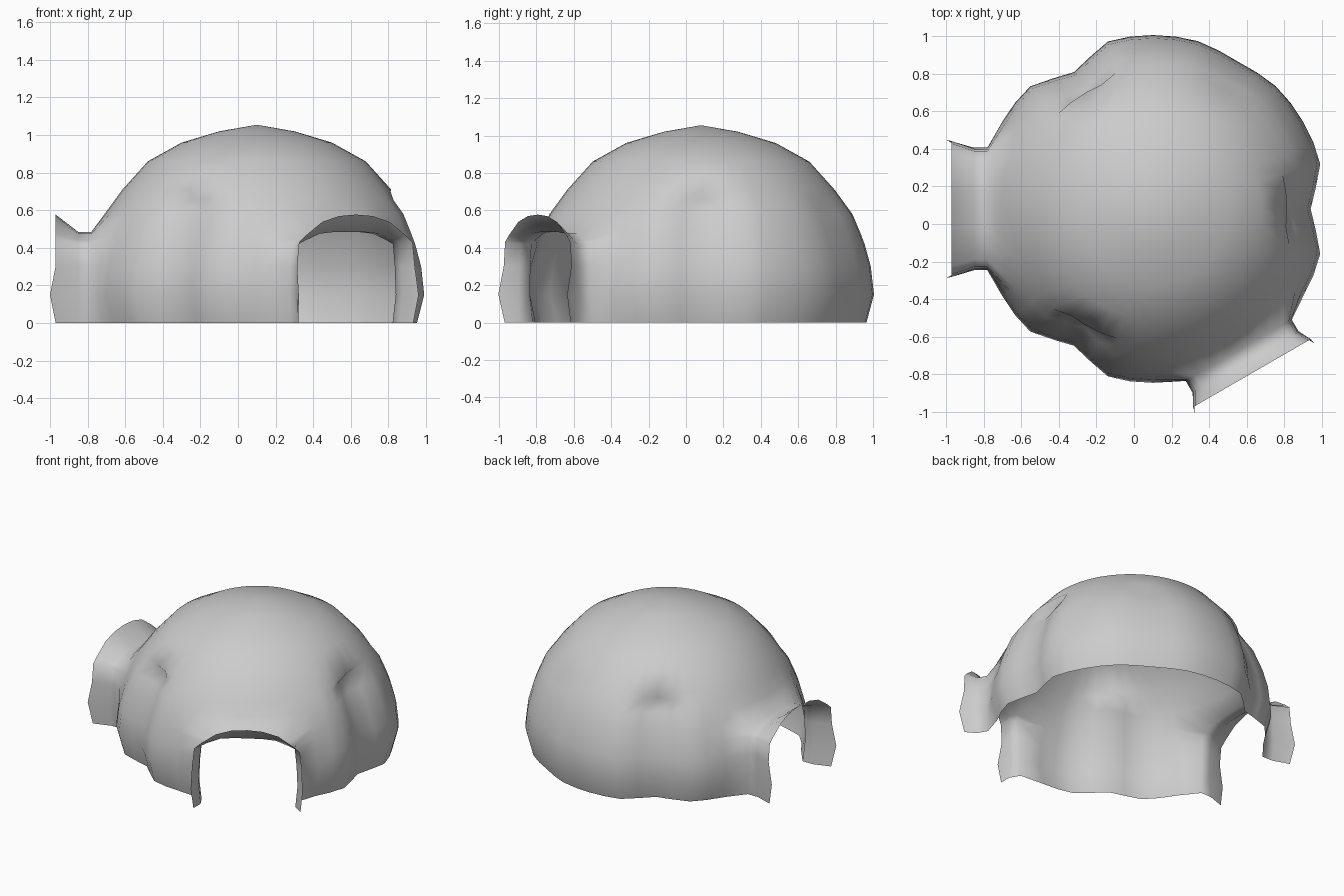
import bpy, bmesh, math
from mathutils import Vector

cube = bpy.data.objects.get("Cube")
if cube:
    bpy.data.objects.remove(cube, do_unlink=True)

CENTRE = Vector((0.1, 0.08, 0))
COLUMNS = 48
STEP = 360 / COLUMNS
DOOR_HALF = 22.5          # door half width in degrees
DOOR_TOP = 0.485
# (height, radius) from the ground to just below the crown
PROFILE = [(0, .885), (.15, .925), (.3, .908), (.42, .875), (DOOR_TOP, .85),
           (.58, .81), (.655, .755), (.71, .715), (.86, .58), (.96, .4), (1.02, .2)]
DOORS = {180: (1.07, 0), 300: (1.02, .02)}             # direction: collar reach, shift
GROOVES = {0: .085, 120: .085, 240: .085, 60: .02}     # direction: depth
GROOVE_HALF = 17


def angle_gap(a, b):
    return (a - b + 180) % 360 - 180


def groove(angle, z):
    """Depth of the vertical dents that end under a small ledge."""
    if z > .67:
        return 0
    return sum(depth * (1 + math.cos(math.pi * angle_gap(angle, a) / GROOVE_HALF)) / 2
               for a, depth in GROOVES.items() if abs(angle_gap(angle, a)) < GROOVE_HALF)


def door_axes(angle):
    t = math.radians(angle)
    return Vector((math.cos(t), math.sin(t), 0)), Vector((-math.sin(t), math.cos(t), 0))


bm = bmesh.new()

# Dome rows
rows = []
for z, radius in PROFILE:
    row = []
    for i in range(COLUMNS):
        angle = i * STEP
        r = radius - groove(angle, z)
        t = math.radians(angle)
        row.append(bm.verts.new(CENTRE + Vector((r * math.cos(t), r * math.sin(t), z))))
    rows.append(row)


def in_door(i, z_top):
    mid = (i + .5) * STEP
    return z_top <= DOOR_TOP and any(abs(angle_gap(mid, a)) < DOOR_HALF for a in DOORS)


# Dome skin, leaving the doorways open
for k in range(len(rows) - 1):
    for i in range(COLUMNS):
        if not in_door(i, PROFILE[k + 1][0]):
            j = (i + 1) % COLUMNS
            bm.faces.new((rows[k][i], rows[k][j], rows[k + 1][j], rows[k + 1][i]))
crown = bm.verts.new(CENTRE + Vector((0, 0, 1.055)))
for i in range(COLUMNS):
    bm.faces.new((rows[-1][i], rows[-1][(i + 1) % COLUMNS], crown))
bmesh.ops.delete(bm, geom=[v for v in bm.verts if not v.link_faces], context='VERTS')

# Door frames: round the arch, then draw a flared collar out of each opening
for angle, (reach, shift) in DOORS.items():
    out, side = door_axes(angle)
    origin = CENTRE + side * shift

    def local(v):
        p = v.co - origin
        return p.dot(out), p.dot(side), p.z

    def place(v, d, u, z):
        v.co = origin + out * d + side * u + Vector((0, 0, z))

    edges = [e for e in bm.edges if e.is_boundary
             and max(v.co.z for v in e.verts) > .01
             and all(local(v)[0] > .7 for v in e.verts)]
    for v in {v for e in edges for v in e.verts}:
        d, u, z = local(v)
        u = (u + shift) * .92
        if z > DOOR_TOP - .01:
            z -= .045 * (abs(u) / .3) ** 4
            u *= .9
        place(v, .88 if z > .1 else .87, u, z)

    # Throat ring, then the flared rim with round shoulders
    for d_new, widen, lift in ((.95, 1.0, 0), (reach, 1.13, .19)):
        grown = bmesh.ops.extrude_edge_only(bm, edges=edges)["geom"]
        fresh = {g for g in grown if isinstance(g, bmesh.types.BMVert)}
        for v in fresh:
            d, u, z = local(v)
            jut = .03 if lift and .1 < z < .2 else 0
            rise = lift * (1 - .88 * (u / .31) ** 2)
            place(v, d_new + jut, u * widen, z * (1 + rise))
        edges = [g for g in grown if isinstance(g, bmesh.types.BMEdge)
                 and all(v in fresh for v in g.verts)]

bmesh.ops.recalc_face_normals(bm, faces=bm.faces)
if crown.link_faces[0].normal.z < 0:
    bmesh.ops.reverse_faces(bm, faces=bm.faces)
for f in bm.faces:
    f.smooth = True

mesh = bpy.data.meshes.new("dome_shell")
bm.to_mesh(mesh)
bm.free()

# Single plain colour
grey = bpy.data.materials.new("light_grey")
grey.use_nodes = True
colour = (.6, .6, .6, 1)
grey.diffuse_color = colour
grey.node_tree.nodes["Principled BSDF"].inputs["Base Color"].default_value = colour
mesh.materials.append(grey)

shell = bpy.data.objects.new("dome_shell", mesh)
bpy.context.collection.objects.link(shell)
